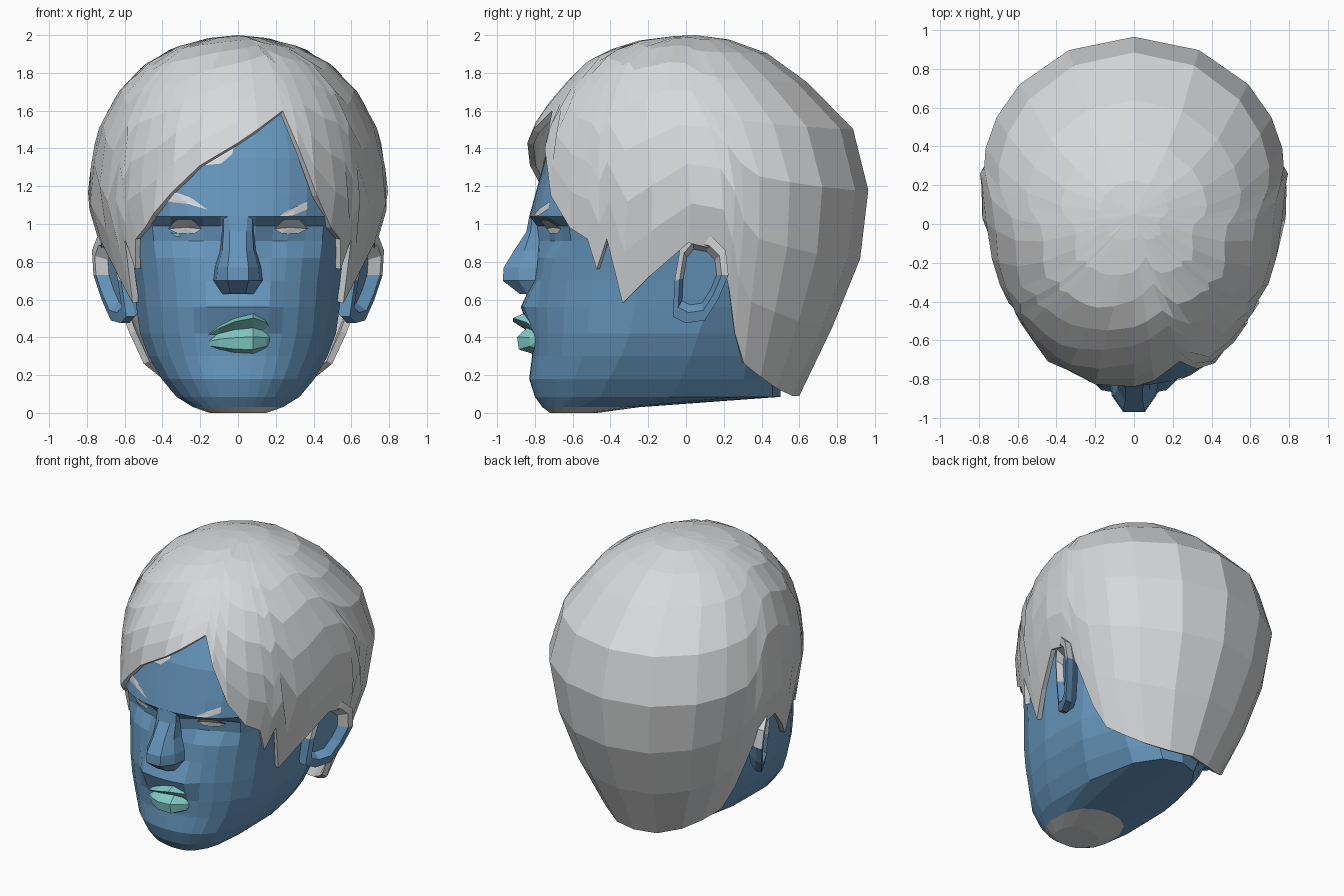
import bpy, bmesh, math
from mathutils import Vector
from mathutils.bvhtree import BVHTree

if "Cube" in bpy.data.objects:
    bpy.data.objects.remove(bpy.data.objects["Cube"])


def material(name, rgb):
    m = bpy.data.materials.new(name)
    m.diffuse_color = (*rgb, 1)
    m.use_nodes = True
    m.node_tree.nodes["Principled BSDF"].inputs["Base Color"].default_value = m.diffuse_color
    return m


SKIN = material("blue skin", (0.13, 0.30, 0.50))
GREY = material("light grey", (0.68, 0.69, 0.70))
TEAL = material("teal lips", (0.22, 0.60, 0.56))


def build(name, verts, faces, mats):
    me = bpy.data.meshes.new(name)
    me.from_pydata([tuple(v) for v in verts], [], faces)
    me.update()
    for m in mats:
        me.materials.append(m)
    ob = bpy.data.objects.new(name, me)
    bpy.context.collection.objects.link(ob)
    return ob


def fix_normals(ob):
    bm = bmesh.new()
    bm.from_mesh(ob.data)
    bmesh.ops.recalc_face_normals(bm, faces=bm.faces)
    bm.to_mesh(ob.data)
    bm.free()


def at(table, z):
    """Interpolate a profile row (z, half width, front y, back y, centre y)."""
    if z <= table[0][0]:
        return table[0][1:]
    for lo, hi in zip(table, table[1:]):
        if z <= hi[0]:
            t = (z - lo[0]) / (hi[0] - lo[0])
            return [p + (q - p) * t for p, q in zip(lo[1:], hi[1:])]
    return table[-1][1:]


def ring_point(row, z, deg, n):
    """Point on an egg-shaped ring; 0 degrees is the front, 90 is +x."""
    w, front, back, cy = row
    s, c = math.sin(math.radians(deg)), math.cos(math.radians(deg))
    px = math.copysign(abs(s) ** (2 / n), s) if abs(s) > 1e-6 else 0
    pc = abs(c) ** (2 / n)
    y = cy - (cy - front) * pc if c > 0 else cy + (back - cy) * pc
    return Vector((w * px, y, z))


def strip(rows, cols, closed):
    """Quads for a grid, rows running downwards."""
    f = []
    for j in range(rows - 1):
        for i in range(cols if closed else cols - 1):
            k = (i + 1) % cols
            f.append((j * cols + i, (j + 1) * cols + i, (j + 1) * cols + k, j * cols + k))
    return f


# ---- head: stacked rings from chin to skull
HEAD = [(0.0, .15, -.72, -.47, -.60), (.03, .24, -.76, -.25, -.52), (.085, .33, -.80, .50, -.35),
        (.18, .41, -.83, .50, -.28), (.30, .48, -.815, .50, -.2), (.42, .525, -.82, .50, -.14),
        (.56, .545, -.83, .55, -.1), (.70, .56, -.81, .6, -.1), (.82, .58, -.79, .62, -.1),
        (.91, .595, -.78, .65, -.1), (.99, .605, -.79, .67, -.1), (1.04, .61, -.83, .68, -.1),
        (1.15, .62, -.80, .70, -.1), (1.35, .62, -.745, .75, -.05), (1.56, .54, -.63, .65, 0),
        (1.75, .38, -.40, .45, 0)]
half = [6, 14, 22, 32, 45, 60, 80, 105, 135, 160]
angles = [0] + half + [180] + [-a for a in reversed(half)]
verts = []
for row in reversed(HEAD):
    for a in angles:
        p = ring_point(row[1:], row[0], a, 2.4)
        if p.y < -.45:
            if .85 < p.z < 1.0 and .15 < abs(p.x) < .42:     # eye sockets
                p.y += .045
            if .5 < p.z < .6 and abs(p.x) < .2:              # muzzle
                p.y -= .045
        verts.append(p)
n = len(angles)
faces = strip(len(HEAD), n, True)
faces += [tuple(range(n)), tuple(reversed(range(len(verts) - n, len(verts))))]
head = build("head", verts, faces, [SKIN, GREY])
for p in head.data.polygons:                                  # grey patch under chin
    if p.center.z < .02 and p.center.y < -.3:
        p.material_index = 1
tree = BVHTree.FromPolygons(verts, faces)

# ---- nose: ridge rows (z, ridge half width, ridge y, base half width)
verts = []
for z, w, y, b in [(1.04, .05, -.83, .09), (.96, .045, -.845, .09), (.86, .045, -.91, .10),
                   (.77, .055, -.965, .13), (.70, .055, -.97, .14), (.63, .04, -.88, .10)]:
    m = w + (b - w) * .7
    verts += [(-b, -.74, z), (-m, (y - .80) / 2, z), (-w, y, z), (w, y, z), (m, (y - .80) / 2, z), (b, -.74, z)]
faces = strip(6, 6, False) + [tuple(range(6)), tuple(reversed(range(30, 36)))]
build("nose", verts, faces, [SKIN])

# ---- lips: columns across the mouth (x, top z, mouth z, bottom z, bulge)
cols = [(-.20, .39, .375, .36, 0), (-.10, .46, .42, .335, .05), (-.02, .50, .44, .32, .085),
        (.08, .525, .45, .315, .085), (.15, .50, .43, .34, .05), (.19, .42, .41, .40, 0)]
verts = []
for k in range(6):
    for x, t, m, b, d in cols:
        z = (t, t - .3 * (t - m), m, b + .65 * (m - b), b + .15 * (m - b), b)[k]
        y = -.80 + .35 * max(0, abs(x) - .08) - d * (.7, 1.35, .5, 1.1, 1, .2)[k]
        verts.append((x, y, z))
build("lips", verts, strip(6, 6, False), [TEAL])


# ---- painted details laid on the face
def patch(name, pts, mat, lift=.008):
    vs = []
    c = Vector((sum(p[0] for p in pts), sum(p[1] for p in pts))) / len(pts)
    for x, z in pts + [tuple(c)]:
        hit = tree.ray_cast(Vector((x, -2, z)), Vector((0, 1, 0)))[0]
        vs.append((x, hit.y - lift, z))
    k = len(pts)
    ob = build(name, vs, [(i, (i + 1) % k, k) for i in range(k)], [mat])
    for p in ob.data.polygons:                                # face forwards
        if p.normal.y > 0:
            p.flip()


for side, s in (("right", 1), ("left", -1)):
    eye = [(.19, .975), (.24, 1.02), (.33, 1.02), (.37, .975), (.32, .95), (.23, .95)]
    patch(side + "_eye", [(s * x, z) for x, z in eye], GREY, .012)
patch("right_brow", [(.21, 1.04), (.28, 1.08), (.37, 1.12), (.37, 1.08), (.29, 1.045)], GREY)
patch("left_brow", [(-.16, 1.075), (-.25, 1.14), (-.34, 1.17), (-.39, 1.12), (-.26, 1.105)], GREY)
patch("left_eye_mark", [(-.36, .955), (-.31, .948), (-.30, .935), (-.33, .935)], TEAL, .012)
patch("forehead_mark", [(-.19, 1.31), (-.02, 1.43), (-.03, 1.37), (-.09, 1.32)], GREY)

# ---- hair: columns from crown down to a swept hairline
HAIR = [(.09, .38, -.75, .60, .2), (.27, .52, -.82, .68, .2), (.6, .645, -.87, .85, .2),
        (.9, .735, -.87, .95, .22), (1.12, .80, -.86, .97, .24), (1.3, .78, -.865, .955, .22),
        (1.48, .75, -.83, .90, .18), (1.6, .69, -.76, .82, .1), (1.72, .62, -.66, .68, .05),
        (1.83, .51, -.56, .54, .02), (1.9, .42, -.47, .44, 0), (1.97, .24, -.26, .26, .02),
        (1.995, .08, -.06, .14, .05), (2.0, 0, .05, .05, .05)]
side_line = [(47, .92), (51, .76), (54, .92), (60, .58), (68, .72), (79, .90), (88, .86), (92, .66),
             (96, .42), (103, .26), (116, .19), (132, .13), (155, .09)]
right_line = [(8, 1.50), (20, 1.60), (25, 1.40), (31, 1.15), (40, .98)]
left_line = [(-40, .98), (-33, 1.06), (-26, 1.17), (-15, 1.31), (0, 1.43)]
line = [(-a, z) for a, z in reversed(side_line)] + left_line + right_line + side_line + [(180, .09)]


def outside_head(p):
    w, front, back, cy = at(HEAD, p.z)
    for _ in range(40):
        e = cy - front if p.y < cy else back - cy
        if abs(p.x / w) ** 2.4 + abs((p.y - cy) / e) ** 2.4 > 1.10:
            break
        p.x *= 1.01
        p.y = cy + (p.y - cy) * 1.01
    return p


levels = [.012, .05, .13, .26, .43, .62, .81, 1]
n = len(line)
verts = []
for f in levels:
    for a, end in line:
        z = 2 - (2 - end) * f
        p = ring_point(at(HAIR, z), z, a, 2)
        verts.append(outside_head(p) if z < 1.7 else p)
faces = strip(len(levels), n, True)
verts.append((0, .05, 2))
faces += [(len(verts) - 1, i, (i + 1) % n) for i in range(n)]
hair = build("hair", verts, faces, [GREY])
sol = hair.modifiers.new("thickness", "SOLIDIFY")
sol.thickness, sol.offset = .035, -1

# ---- ears: outline extruded back, bowl inset into the front
OUTLINE = [(-.06, .70), (-.03, .88), (.03, .95), (.14, .93), (.21, .86), (.225, .73),
           (.17, .60), (.10, .49), (0, .475), (-.07, .51)]
for side, s in (("right", 1), ("left", -1)):
    bm = bmesh.new()

    def loop(scale, dx):
        out = []
        for y, z in OUTLINE:
            y, z = .06 + (y - .06) * scale, .73 + (z - .73) * scale
            x = .615 + .5 * (y + .02) + .12 * (z - .5) + dx
            out.append(bm.verts.new((s * x, y, z)))
        return out
    rings = [loop(.8, -.10), loop(1, -.045), loop(1, 0), loop(.78, .005), loop(.62, -.05)]
    for r0, r1 in zip(rings, rings[1:]):
        for i in range(len(r0)):
            k = (i + 1) % len(r0)
            bm.faces.new((r0[i], r0[k], r1[k], r1[i]))
    bm.faces.new(rings[0])
    bm.faces.new(rings[-1])
    me = bpy.data.meshes.new(side + "_ear")
    bm.to_mesh(me)
    bm.free()
    ear = bpy.data.objects.new(side + "_ear", me)
    bpy.context.collection.objects.link(ear)
    me.materials.append(SKIN)
    me.materials.append(GREY)
    fix_normals(ear)
    for p in me.polygons:                                     # upper rim is grey
        p.material_index = int(p.center.z > .77)
